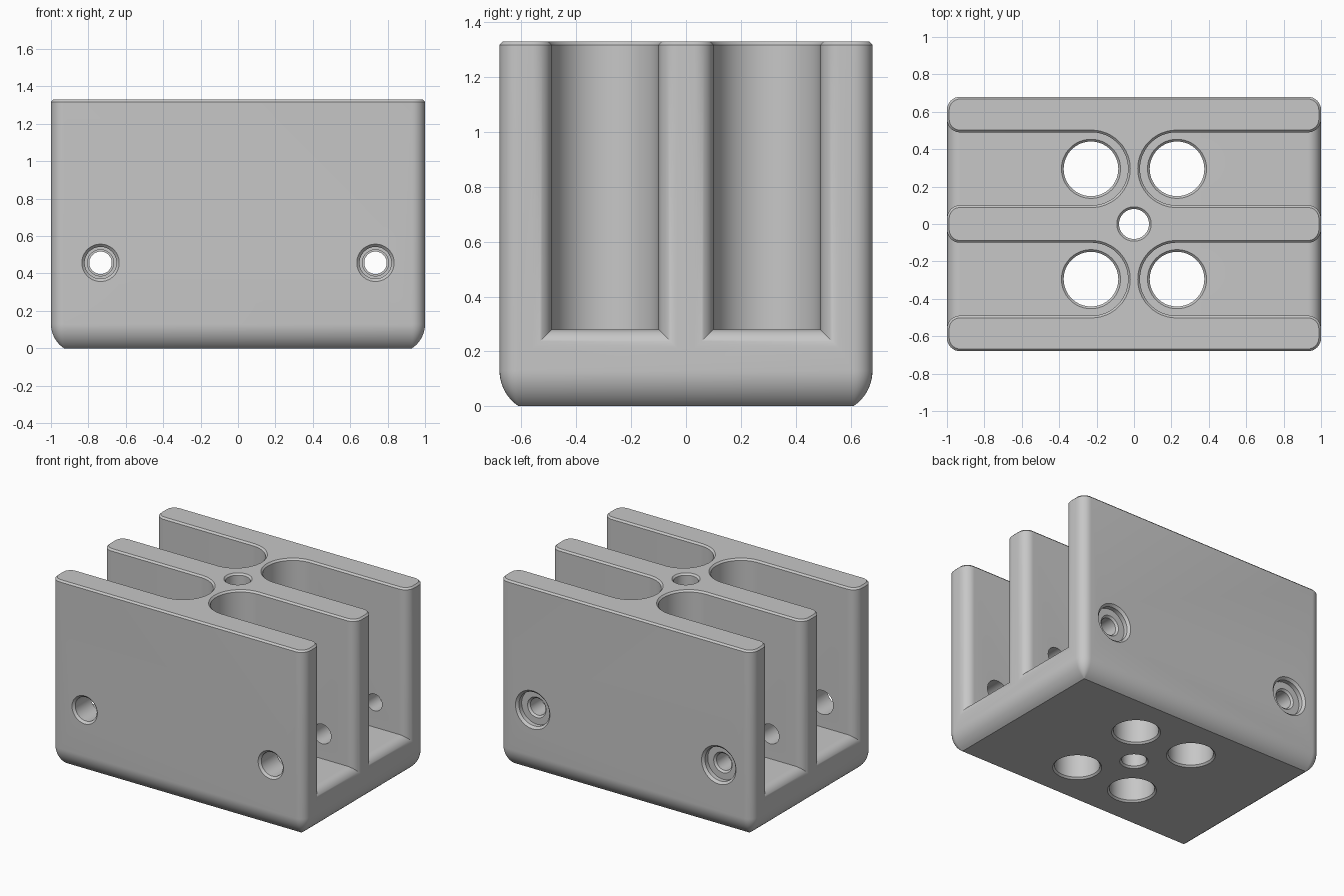
import bpy, bmesh
from math import pi, sin, cos, sqrt
from mathutils import Matrix

if "Cube" in bpy.data.objects:
    bpy.data.objects.remove(bpy.data.objects["Cube"], do_unlink=True)

HX, HY, TOP = 1.0, 0.68, 1.33        # half length, half width, height
FLOOR, LIP, CORNER = 0.28, 0.012, 0.07   # slot floor, chamfer, edge rounding
SLOT_X, SLOT_Y, SLOT_R = 0.227, 0.295, 0.195


def make_object(name, rings, matrix):
    """Bridge equal-length closed rings and cap both ends."""
    bm = bmesh.new()
    loops = [[bm.verts.new(p) for p in ring] for ring in rings]
    for a, b in zip(loops, loops[1:]):
        n = len(a)
        for i in range(n):
            j = (i + 1) % n
            bm.faces.new((a[i], a[j], b[j], b[i]))
    bm.faces.new(loops[0][::-1])
    bm.faces.new(loops[-1])
    bmesh.ops.remove_doubles(bm, verts=bm.verts, dist=1e-5)
    bm.transform(matrix)
    bm.normal_update()
    bmesh.ops.recalc_face_normals(bm, faces=bm.faces)
    mesh = bpy.data.meshes.new(name)
    bm.to_mesh(mesh)
    bm.free()
    obj = bpy.data.objects.new(name, mesh)
    bpy.context.collection.objects.link(obj)
    return obj


def rounded_rect(inset, z, steps=8):
    r = max(CORNER - inset, 0.003)
    ring = []
    for k, (sx, sy) in enumerate([(1, 1), (-1, 1), (-1, -1), (1, -1)]):
        for i in range(steps + 1):
            a = (k + i / steps) * pi / 2
            ring.append((sx * (HX - inset - r) + r * cos(a),
                         sy * (HY - inset - r) + r * sin(a), z))
    return ring


def lathe(name, profile, matrix, sides=64):
    """Revolved cutter from (radius, height) pairs."""
    rings = [[(r * cos(2 * pi * i / sides), r * sin(2 * pi * i / sides), h)
              for i in range(sides)] for r, h in profile]
    return make_object(name, rings, matrix)


def slot_cutter(side_y, turn):
    """Round-ended slot whose mouth and floor edge flare outwards."""
    steps = 24

    def section(inner, outer, drop):
        (x0, w0), (x1, w1) = inner, outer
        return [(x0, -w0, FLOOR - drop), (x0, w0, FLOOR - drop),
                (x0, w0, TOP - LIP), (x1, w1, TOP + LIP),
                (x1, -w1, TOP + LIP), (x0, -w0, TOP - LIP)]

    rings = []
    for i in range(steps + 1):
        a = i / steps * pi / 2
        rings.append(section(*[(SLOT_X - r * cos(a), r * sin(a))
                               for r in (SLOT_R, SLOT_R + 2 * LIP)], 0))
    for i in range(13):
        a = i / 12 * pi / 2
        mouth = [(HX - CORNER + r * sin(a), SLOT_R + CORNER - r * cos(a))
                 for r in (CORNER, CORNER - 2 * LIP)]
        rings.append(section(*mouth, CORNER * (1 - cos(a))))
    rings.append([(HX + 0.1, y, z) for _, y, z in rings[-1]])
    matrix = (Matrix.Translation((0, side_y * SLOT_Y, 0))
              @ Matrix.Rotation(turn, 4, "Z"))
    return make_object("slot_cutter", rings, matrix)


def floor_hole(x, y, r, top):
    profile = [(r + 2 * LIP, -LIP), (r, LIP), (r, top - LIP), (r + 2 * LIP, top + LIP)]
    return lathe("floor_hole_cutter", profile, Matrix.Translation((x, y, 0)))


# Block: rounded lower edge, straight walls, chamfered top
centre_z, edge_r = 0.13, 0.156
rings = []
for i in range(13):
    z = centre_z * i / 12
    rings.append(rounded_rect(edge_r - sqrt(edge_r ** 2 - (centre_z - z) ** 2), z))
rings += [rounded_rect(0, TOP - LIP), rounded_rect(LIP, TOP)]
block = make_object("slotted_block", rings, Matrix())

# Slots and vertical holes
cutters = [floor_hole(0, 0, 0.08, TOP)]
for sx, turn in ((1, 0), (-1, pi)):
    for sy in (-1, 1):
        cutters.append(slot_cutter(sy, turn))
        cutters.append(floor_hole(sx * 0.23, sy * SLOT_Y, 0.146, FLOOR))

# Stepped cross holes: wide at the front, counterbored at the back
cross_profile = [(0.115, -HY - 0.015), (0.085, -HY + 0.015), (0.085, -0.3),
                 (0.07, -0.3), (0.07, 0.3), (0.06, 0.3),
                 (0.06, HY - 0.06), (0.073, HY - 0.047), (0.12, HY - 0.047),
                 (0.12, HY - 0.016), (0.152, HY + 0.016)]
for sx in (-1, 1):
    matrix = Matrix.Translation((sx * 0.735, 0, 0.457)) @ Matrix.Rotation(-pi / 2, 4, "X")
    cutters.append(lathe("cross_hole_cutter", cross_profile, matrix))

# Cut everything, then keep the finished mesh only
for cutter in cutters:
    mod = block.modifiers.new("cut", "BOOLEAN")
    mod.operation, mod.solver, mod.object = "DIFFERENCE", "EXACT", cutter
bpy.context.view_layer.update()
graph = bpy.context.evaluated_depsgraph_get()
finished = bpy.data.meshes.new_from_object(block.evaluated_get(graph))
block.modifiers.clear()
block.data = finished
for cutter in cutters:
    bpy.data.objects.remove(cutter, do_unlink=True)

# Plain grey material
grey = bpy.data.materials.new("mid_grey")
grey.use_nodes = True
colour = (0.57, 0.57, 0.57, 1)
grey.diffuse_color = colour
grey.node_tree.nodes["Principled BSDF"].inputs["Base Color"].default_value = colour
block.data.materials.clear()
block.data.materials.append(grey)

bpy.ops.object.select_all(action="DESELECT")
block.select_set(True)
bpy.context.view_layer.objects.active = block
bpy.ops.object.shade_smooth_by_angle(angle=pi / 6)
